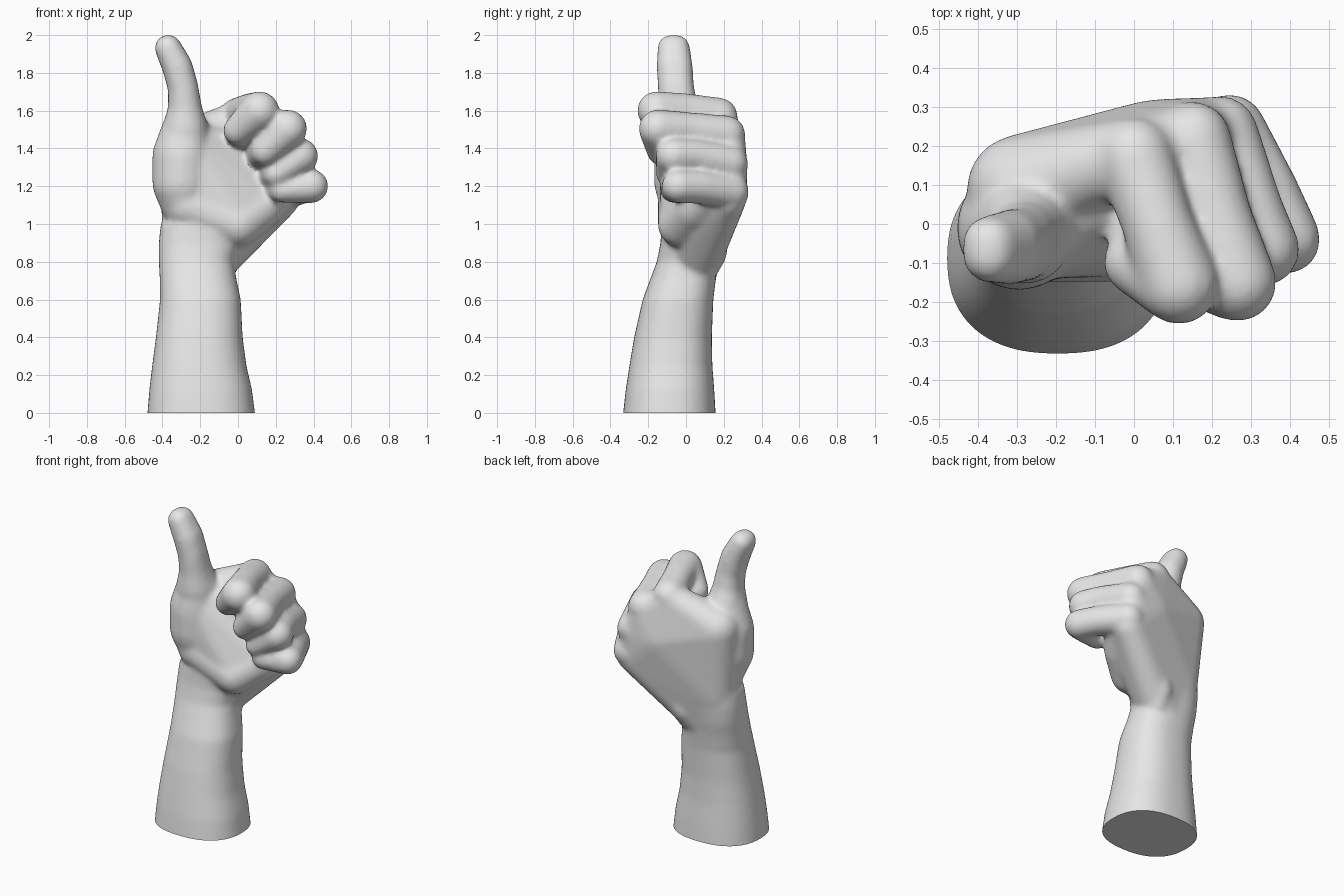
import bpy
import bmesh
import math
from mathutils import Vector

old = bpy.data.objects.get("Cube")
if old:
    bpy.data.objects.remove(old, do_unlink=True)

skin = bpy.data.materials.new("light_grey")
skin.use_nodes = True
skin.diffuse_color = (0.8, 0.8, 0.8, 1)
skin.node_tree.nodes["Principled BSDF"].inputs["Base Color"].default_value = (0.8, 0.8, 0.8, 1)

# unit ball used as the building block of all hulls
ball = bmesh.new()
bmesh.ops.create_icosphere(ball, subdivisions=3, radius=1)
ball_points = [v.co.copy() for v in ball.verts]
ball.free()

bm = bmesh.new()


def hull(balls):
    """Convex skin stretched over balls given as (x, y, z, radius)."""
    verts = [bm.verts.new(Vector(b[:3]) + p * b[3]) for b in balls for p in ball_points]
    result = bmesh.ops.convex_hull(bm, input=verts)
    inside = set(result["geom_interior"]) | set(result["geom_unused"])
    bmesh.ops.delete(bm, geom=[g for g in inside if isinstance(g, bmesh.types.BMVert)],
                     context='VERTS')


def chain(balls, spread=0):
    """Tapered limb through successive balls, optionally widened along y."""
    for a, b in zip(balls, balls[1:]):
        hull([(x, y + side, z, r) for x, y, z, r in (a, b) for side in {-spread, spread}])


def loft(sections, sides=40):
    """Rounded-square sections: z, left x, right x, front y, back y."""
    rings = []
    for z, x0, x1, y0, y1 in sections:
        ring = []
        for i in range(sides):
            a = math.tau * i / sides
            c, s = (math.copysign(abs(f) ** 0.84, f) for f in (math.cos(a), math.sin(a)))
            ring.append(bm.verts.new(((x0 + x1) / 2 + (x1 - x0) / 2 * c,
                                      (y0 + y1) / 2 + (y1 - y0) / 2 * s, z)))
        rings.append(ring)
    for low, high in zip(rings, rings[1:]):
        for i in range(sides):
            j = (i + 1) % sides
            bm.faces.new((low[i], low[j], high[j], high[i]))
    bm.faces.new(rings[0][::-1])
    bm.faces.new(rings[-1])


# forearm, running a little below the ground so it can be cut flat
loft([(-0.1, -0.485, 0.10, -0.34, 0.16),
      (0.0, -0.48, 0.09, -0.333, 0.157),
      (0.12, -0.47, 0.075, -0.32, 0.15),
      (0.25, -0.455, 0.045, -0.30, 0.14),
      (0.4, -0.435, 0.025, -0.275, 0.137),
      (0.6, -0.413, 0.015, -0.23, 0.145),
      (0.72, -0.415, -0.01, -0.185, 0.16),
      (0.8, -0.42, -0.02, -0.155, 0.175),
      (0.9, -0.42, 0.01, -0.135, 0.19),
      (1.0, -0.41, 0.06, -0.13, 0.2)])

# wrist bone
chain([(-0.1, 0.1, 0.76, 0.07), (-0.085, 0.142, 0.84, 0.075), (-0.02, 0.13, 0.97, 0.1)])

# back of the hand, tapering into the wrist
hull([(-0.22, 0.02, 0.72, 0.13), (-0.27, 0.065, 0.97, 0.13), (0.04, 0.09, 0.985, 0.12),
      (-0.29, 0.09, 1.4, 0.14), (-0.02, 0.175, 1.55, 0.095), (0.05, 0.19, 1.3, 0.13),
      (0.14, 0.215, 1.44, 0.1), (0.2, 0.225, 1.3, 0.1), (0.225, 0.22, 1.13, 0.1)])

# heel and hollow of the palm
chain([(-0.26, -0.01, 1.1, 0.14), (0.0, -0.03, 0.995, 0.12), (0.12, 0.05, 1.085, 0.12),
       (0.2, 0.12, 1.14, 0.1)])
hull([(-0.28, 0.0, 1.13, 0.14), (0.0, -0.015, 1.01, 0.12), (0.1, 0.06, 1.12, 0.12),
      (-0.28, 0.0, 1.4, 0.14), (-0.1, 0.08, 1.4, 0.12)])

# thumb and its fleshy base
hull([(-0.275, 0.0, 1.12, 0.14), (-0.295, -0.01, 1.22, 0.16), (-0.295, -0.01, 1.36, 0.16),
      (-0.28, -0.02, 1.5, 0.125)])
chain([(-0.28, -0.02, 1.5, 0.12), (-0.28, -0.04, 1.61, 0.09), (-0.29, -0.053, 1.72, 0.081),
       (-0.32, -0.06, 1.83, 0.081), (-0.37, -0.065, 1.932, 0.071)], spread=0.016)

# curled fingers: knuckle, mid joint, end joint, tip
fingers = [
    [(0.0, 0.175, 1.57, 0.1), (0.06, 0.0, 1.6, 0.092), (0.115, -0.155, 1.6, 0.104),
     (0.0, -0.1, 1.495, 0.08), (0.03, 0.02, 1.46, 0.07)],
    [(0.15, 0.215, 1.475, 0.1), (0.21, 0.02, 1.5, 0.092), (0.265, -0.15, 1.505, 0.102),
     (0.145, -0.13, 1.385, 0.078), (0.11, 0.0, 1.36, 0.068)],
    [(0.22, 0.23, 1.32, 0.1), (0.29, 0.04, 1.36, 0.092), (0.33, -0.065, 1.36, 0.096),
     (0.2, -0.09, 1.265, 0.07), (0.16, 0.02, 1.25, 0.06)],
    [(0.245, 0.24, 1.17, 0.095), (0.335, 0.08, 1.195, 0.09), (0.39, -0.04, 1.2, 0.09),
     (0.23, -0.07, 1.18, 0.068), (0.18, 0.03, 1.19, 0.06)],
]
for finger in fingers:
    chain(finger)

bmesh.ops.recalc_face_normals(bm, faces=bm.faces[:])
mesh = bpy.data.meshes.new("raised_thumb_hand")
bm.to_mesh(mesh)
bm.free()
hand = bpy.data.objects.new("raised_thumb_hand", mesh)
bpy.context.collection.objects.link(hand)

# fuse the parts into one soft skin
fuse = hand.modifiers.new("fuse", 'REMESH')
fuse.mode = 'VOXEL'
fuse.voxel_size = 0.012
soften = hand.modifiers.new("soften", 'SMOOTH')
soften.factor = 0.5
soften.iterations = 22
graph = bpy.context.evaluated_depsgraph_get()
fused = bpy.data.meshes.new_from_object(hand.evaluated_get(graph))
hand.modifiers.clear()
hand.data = fused

# flat cut at the end of the forearm
bm = bmesh.new()
bm.from_mesh(fused)
cut = bmesh.ops.bisect_plane(bm, geom=bm.verts[:] + bm.edges[:] + bm.faces[:],
                             plane_co=(0, 0, 0), plane_no=(0, 0, 1), clear_inner=True)
rim = [e for e in cut["geom_cut"] if isinstance(e, bmesh.types.BMEdge)]
bmesh.ops.holes_fill(bm, edges=rim, sides=0)
bmesh.ops.recalc_face_normals(bm, faces=bm.faces[:])
bm.to_mesh(fused)
bm.free()

fused.materials.clear()
fused.materials.append(skin)
for poly in fused.polygons:
    poly.material_index = 0

bpy.ops.object.select_all(action='DESELECT')
hand.select_set(True)
bpy.context.view_layer.objects.active = hand
bpy.ops.object.shade_smooth_by_angle(angle=math.radians(50))
